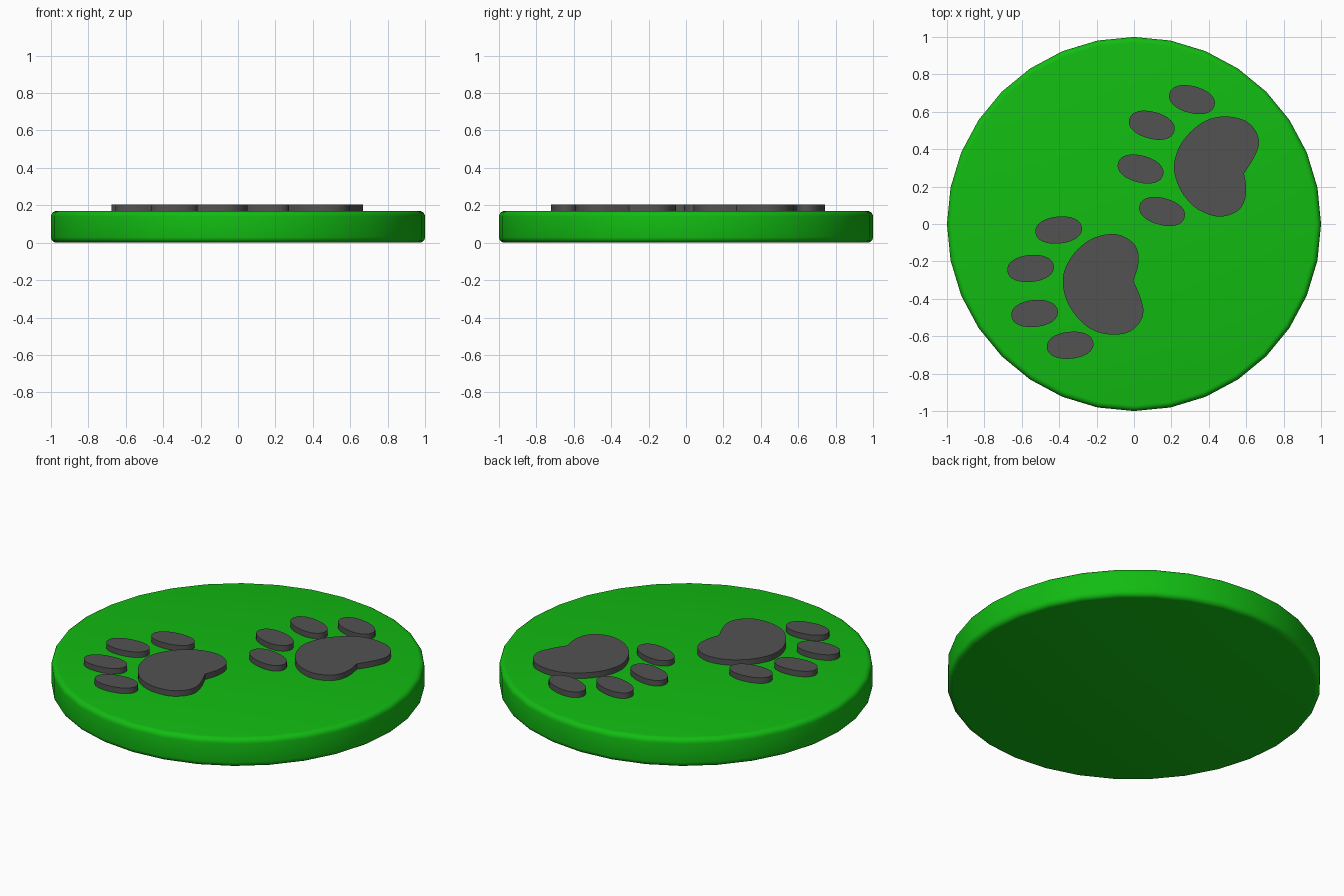
import bpy, bmesh, math
from mathutils import Vector, Matrix

if "Cube" in bpy.data.objects:
    bpy.data.objects.remove(bpy.data.objects["Cube"])


def material(name, color):
    m = bpy.data.materials.new(name)
    m.diffuse_color = color
    m.use_nodes = True
    m.node_tree.nodes["Principled BSDF"].inputs["Base Color"].default_value = m.diffuse_color
    return m


GREEN = material("green", (0.006, 0.5, 0.006, 1))
DARK = material("dark_grey", (0.085, 0.085, 0.085, 1))
Z0, Z1 = 0.165, 0.203          # pads sink slightly into the disc


def finish(bm, name, mat):
    bmesh.ops.recalc_face_normals(bm, faces=bm.faces)
    me = bpy.data.meshes.new(name)
    bm.to_mesh(me)
    bm.free()
    ob = bpy.data.objects.new(name, me)
    bpy.context.collection.objects.link(ob)
    me.materials.append(mat)
    bpy.ops.object.select_all(action='DESELECT')
    bpy.context.view_layer.objects.active = ob
    ob.select_set(True)
    bpy.ops.object.shade_smooth_by_angle(angle=math.radians(35))
    return ob


def slab(name, outline):
    bm = bmesh.new()
    face = bm.faces.new([bm.verts.new((p.x, p.y, Z0)) for p in outline])
    ext = bmesh.ops.extrude_face_region(bm, geom=[face])
    top = [v for v in ext["geom"] if isinstance(v, bmesh.types.BMVert)]
    bmesh.ops.translate(bm, verts=top, vec=(0, 0, Z1 - Z0))
    return finish(bm, name, DARK)


def spline(pts, steps=4):
    """Catmull-Rom loop whose first point stays a sharp corner."""
    p = [Vector(q) for q in pts]
    p = [p[0]] + p + [p[0], p[0]]
    out = []
    for a, b, c, d in zip(p, p[1:], p[2:], p[3:]):
        for i in range(steps):
            t = i / steps
            out.append(0.5 * (2 * b + (c - a) * t + (2 * a - 5 * b + 4 * c - d) * t * t
                              + (3 * b - a - 3 * c + d) * t ** 3))
    return out


def toe(cx, cy):
    tilt = Matrix.Rotation(math.radians(-15), 2)
    ring = [math.tau * i / 32 for i in range(32)]
    power = lambda v: math.copysign(abs(v) ** 0.92, v)
    return [Vector((cx, cy)) + tilt @ Vector((0.125 * power(math.cos(a)),
                                              0.072 * power(math.sin(a)))) for a in ring]


# Base disc with rounded rims
bm = bmesh.new()
bmesh.ops.create_cone(bm, cap_ends=True, segments=32, radius1=1, radius2=1, depth=0.17,
                      matrix=Matrix.Translation((0, 0, 0.085)))
rims = [e for e in bm.edges if abs(e.verts[0].co.z - e.verts[1].co.z) < 1e-4]
bmesh.ops.bevel(bm, geom=rims, offset=0.03, segments=4, profile=0.5, affect='EDGES')
finish(bm, "base_disc", GREEN)

# Paw outlines, starting at the notch of the main pad
PAD = [(0.588, 0.27), (0.6, 0.185), (0.583, 0.104), (0.53, 0.056), (0.444, 0.04),
       (0.342, 0.078), (0.267, 0.152), (0.225, 0.238), (0.214, 0.318), (0.241, 0.41),
       (0.299, 0.489), (0.385, 0.553), (0.487, 0.575), (0.594, 0.553), (0.652, 0.495),
       (0.668, 0.425), (0.636, 0.345)]
TOES = [(0.31, 0.665), (0.095, 0.528), (0.035, 0.294), (0.15, 0.067)]
parts = [("main_pad", spline(PAD))]
parts += [(f"toe_{i + 1}", toe(*c)) for i, c in enumerate(TOES)]

# The second paw is the first one mirrored, turned and shifted
turn = Matrix.Rotation(math.radians(-9.3), 2)
for name, outline in parts:
    slab("right_" + name, outline)
    slab("left_" + name, [turn @ Vector((p.x, -p.y)) + Vector((-0.54, 0.058))
                          for p in outline])
